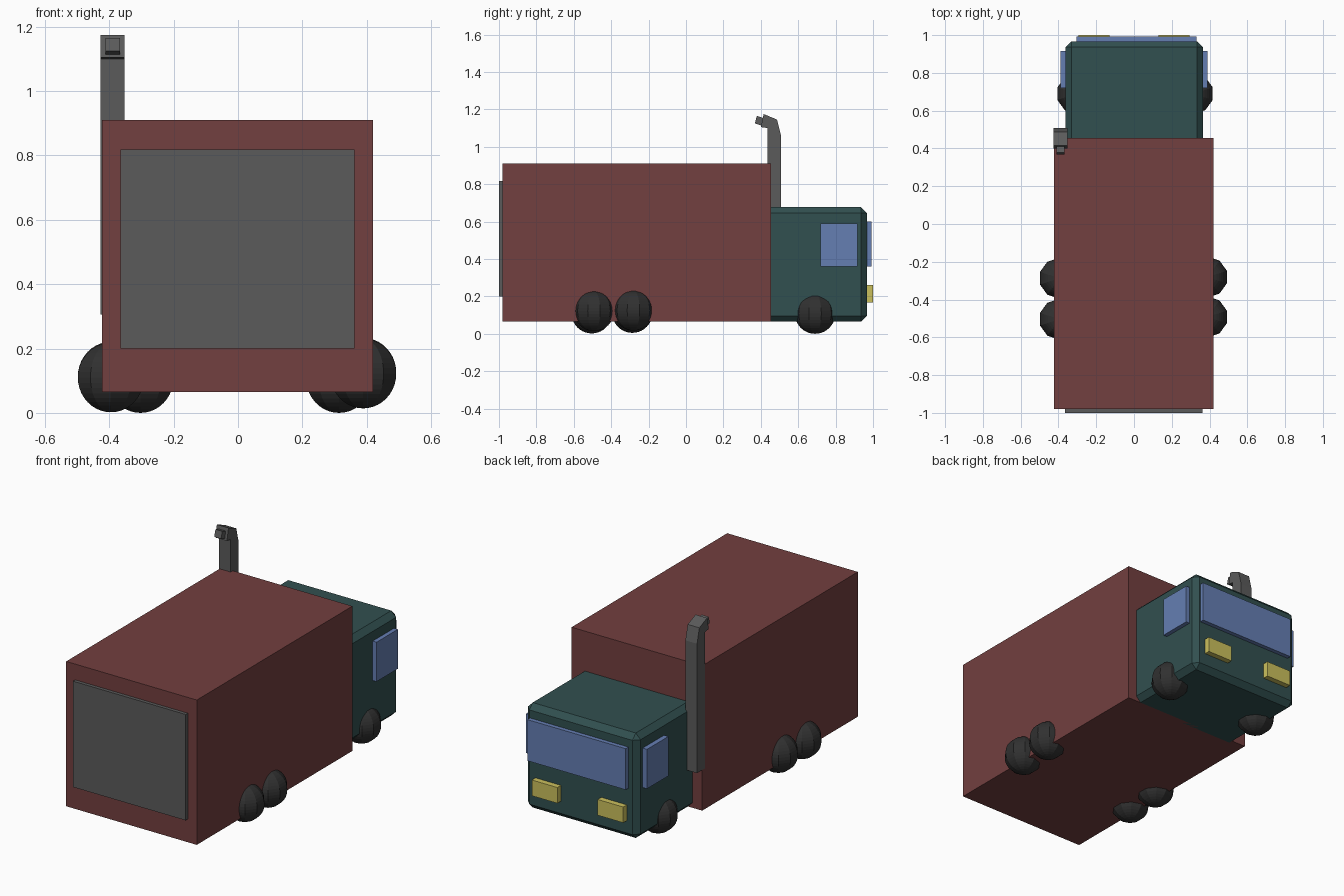
import bpy, bmesh, math
from mathutils import Matrix

cube = bpy.data.objects.get("Cube")
if cube:
    bpy.data.objects.remove(cube, do_unlink=True)


def material(name, r, g, b):
    m = bpy.data.materials.new(name)
    m.use_nodes = True
    m.diffuse_color = (r, g, b, 1)
    m.node_tree.nodes["Principled BSDF"].inputs["Base Color"].default_value = (r, g, b, 1)
    return m


RED = material("dark_red", 0.17, 0.05, 0.05)
TEAL = material("dark_teal", 0.031, 0.08, 0.08)
GREY = material("grey", 0.105, 0.105, 0.105)
BLUE = material("window_blue", 0.13, 0.21, 0.45)
YELLOW = material("lamp_yellow", 0.6, 0.53, 0.11)
RUBBER = material("tyre_black", 0.03, 0.03, 0.03)


def finish(name, bm, mat):
    bmesh.ops.recalc_face_normals(bm, faces=bm.faces)
    me = bpy.data.meshes.new(name)
    bm.to_mesh(me)
    bm.free()
    me.materials.append(mat)
    ob = bpy.data.objects.new(name, me)
    bpy.context.collection.objects.link(ob)
    return ob


def box(name, x, y, z, mat, chamfer=0):
    """Box from (low, high) pairs, with an optional flat chamfer."""
    bm = bmesh.new()
    bmesh.ops.create_cube(bm, size=1)
    for v in bm.verts:
        v.co = [(lo + hi) / 2 + c * (hi - lo) for c, (lo, hi) in zip(v.co, (x, y, z))]
    if chamfer:
        bmesh.ops.bevel(bm, geom=bm.edges[:], offset=chamfer, segments=1, affect='EDGES')
    return finish(name, bm, mat)


def extrude_x(name, profile, x0, x1, mat):
    """Solid from a (y, z) outline, extruded along x."""
    bm = bmesh.new()
    face = bm.faces.new([bm.verts.new((x0, y, z)) for y, z in profile])
    out = bmesh.ops.extrude_face_region(bm, geom=[face])["geom"]
    for v in out:
        if isinstance(v, bmesh.types.BMVert):
            v.co.x = x1
    return finish(name, bm, mat)


def wheel(name, x, y, z):
    """Ten-sided ball with a flat side turned outwards."""
    bm = bmesh.new()
    bmesh.ops.create_uvsphere(bm, u_segments=10, v_segments=20, radius=0.108)
    rim = max(bm.verts, key=lambda v: v.co.xy.length)
    turn = math.pi / 2 - math.atan2(rim.co.y, rim.co.x)
    bm.transform(Matrix.Translation((x, y, z)) @ Matrix.Rotation(turn, 4, 'Z'))
    return finish(name, bm, RUBBER)


# Cargo box and rear door
box("cargo_box", (-0.423, 0.42), (-0.98, 0.455), (0.065, 0.91), RED)
box("rear_door", (-0.365, 0.362), (-1.0, -0.97), (0.2, 0.818), GREY)

# Cab with windows and lamps
box("cab", (-0.362, 0.365), (0.40, 0.967), (0.065, 0.677), TEAL, 0.031)
box("windscreen", (-0.305, 0.33), (0.95, 0.992), (0.36, 0.6), BLUE)
for side, s in (("left", 1), ("right", -1)):
    box(side + "_window", sorted((s * 0.35, s * 0.39)), (0.72, 0.917), (0.36, 0.59), BLUE)
    box(side + "_headlamp", sorted((s * 0.13, s * 0.295)), (0.95, 1.0), (0.168, 0.26), YELLOW)

# Wheels, two rear axles and one front axle
for side, xr, xf, zr, dy in (("left", 0.389, 0.314, 0.125, 0.0),
                             ("right", -0.395, -0.303, 0.113, -0.012)):
    wheel(side + "_rear_wheel", xr, -0.492 + dy, zr - 0.003)
    wheel(side + "_middle_wheel", xr, -0.281 + dy / 2, zr)
    wheel(side + "_front_wheel", xf, 0.69, 0.108)

# Exhaust stack with bent top and small outlet
extrude_x("exhaust_stack", [(0.435, 0.305), (0.508, 0.305), (0.508, 1.06), (0.487, 1.145),
                            (0.415, 1.175), (0.4, 1.105), (0.435, 1.1)], -0.427, -0.352, GREY)
extrude_x("exhaust_outlet", [(0.368, 1.125), (0.42, 1.108), (0.42, 1.152), (0.379, 1.165)],
          -0.411, -0.367, GREY)
